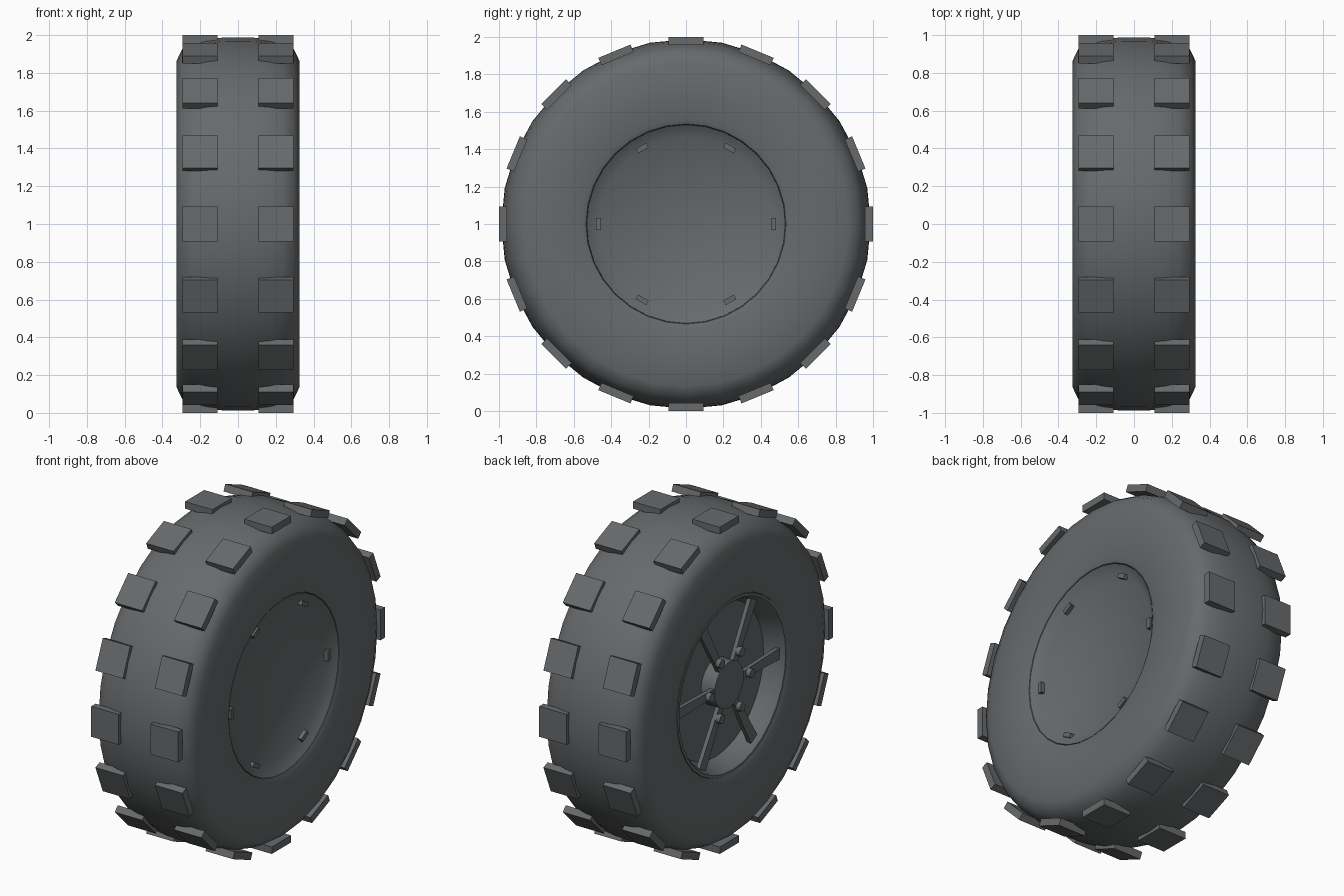
import bpy, bmesh, math
from mathutils import Matrix, Vector

if "Cube" in bpy.data.objects:
    bpy.data.objects.remove(bpy.data.objects["Cube"], do_unlink=True)

# One dark rubber grey for the whole wheel
GREY = (0.135, 0.143, 0.148, 1.0)
rubber = bpy.data.materials.new("dark_grey")
rubber.use_nodes = True
rubber.diffuse_color = GREY
rubber.node_tree.nodes["Principled BSDF"].inputs["Base Color"].default_value = GREY

AXLE = Matrix.Translation((0, 0, 1))


def finish(name, bm, smooth=None):
    bmesh.ops.recalc_face_normals(bm, faces=bm.faces)
    bm.transform(AXLE)
    mesh = bpy.data.meshes.new(name)
    bm.to_mesh(mesh)
    bm.free()
    mesh.materials.append(rubber)
    obj = bpy.data.objects.new(name, mesh)
    bpy.context.collection.objects.link(obj)
    if smooth:
        bpy.ops.object.select_all(action="DESELECT")
        obj.select_set(True)
        bpy.context.view_layer.objects.active = obj
        bpy.ops.object.shade_smooth_by_angle(angle=math.radians(smooth))
    return obj


def revolve(name, profile, segments, closed=False, smooth=40):
    """Spin (x, radius) points around the axle."""
    bm = bmesh.new()
    verts = [bm.verts.new((x, 0, r)) for x, r in profile]
    edges = [bm.edges.new(pair) for pair in zip(verts, verts[1:])]
    if closed:
        edges.append(bm.edges.new((verts[-1], verts[0])))
    bmesh.ops.spin(bm, geom=verts + edges, cent=(0, 0, 0), axis=(1, 0, 0),
                   angle=math.tau, steps=segments)
    bmesh.ops.remove_doubles(bm, verts=bm.verts, dist=0.0005)
    return finish(name, bm, smooth)


def add_box(bm, x, half_width, radius, turn, taper=1.0):
    """Box given by x range, half width and radius range, turned about the axle."""
    spin = Matrix.Rotation(turn, 4, "X")
    made = bmesh.ops.create_cube(bm, size=1)["verts"]
    for v in made:
        outer = v.co.z > 0
        w = half_width if outer else half_width * taper
        v.co = spin @ Vector((x[v.co.x > 0], math.copysign(w, v.co.y), radius[outer]))


# Tyre carcass with flat sidewalls and rounded shoulders
half = [(0.2, 0.5), (0.312, 0.535), (0.322, 0.56), (0.326, 0.7), (0.325, 0.865),
        (0.296, 0.925), (0.24, 0.957), (0.17, 0.976), (0.09, 0.986)]
tyre = half + [(0, 0.988)] + [(-x, r) for x, r in reversed(half)]
revolve("tyre", tyre, 32, closed=True, smooth=45)

# Rim with a shallow plate on one side and a deeper dish on the other
rim = [(0.265, 0), (0.265, 0.465), (0.31, 0.531), (-0.315, 0.533),
       (-0.315, 0.515), (-0.295, 0.5), (-0.2, 0.465), (-0.2, 0)]
revolve("rim", rim, 32)

# Two rows of tread blocks
bm = bmesh.new()
for i in range(16):
    for x in ((0.108, 0.294), (-0.294, -0.108)):
        add_box(bm, x, 0.093, (0.957, 1.0), i * math.tau / 16)
finish("tread_blocks", bm)

# Spokes on the dished side, with their ends showing around the plate
spokes, ends, nuts = bmesh.new(), bmesh.new(), bmesh.new()
for i in range(6):
    turn = math.pi / 2 + i * math.tau / 6
    add_box(spokes, (-0.287, -0.262), 0.034, (0.1, 0.495), turn, taper=0.65)
    add_box(ends, (0.22, 0.29), 0.032, (0.455, 0.482), turn)
    place = (Matrix.Rotation(turn, 4, "X") @ Matrix.Translation((-0.29, 0, 0.195))
             @ Matrix.Rotation(math.pi / 2, 4, "Y"))
    bmesh.ops.create_cone(nuts, cap_ends=True, segments=8, radius1=0.028,
                          radius2=0.028, depth=0.05, matrix=place)
finish("spokes", spokes)
finish("spoke_ends", ends)
finish("wheel_nuts", nuts, smooth=50)

# Hub
revolve("hub", [(-0.19, 0), (-0.19, 0.14), (-0.293, 0.14), (-0.293, 0)], 24)
